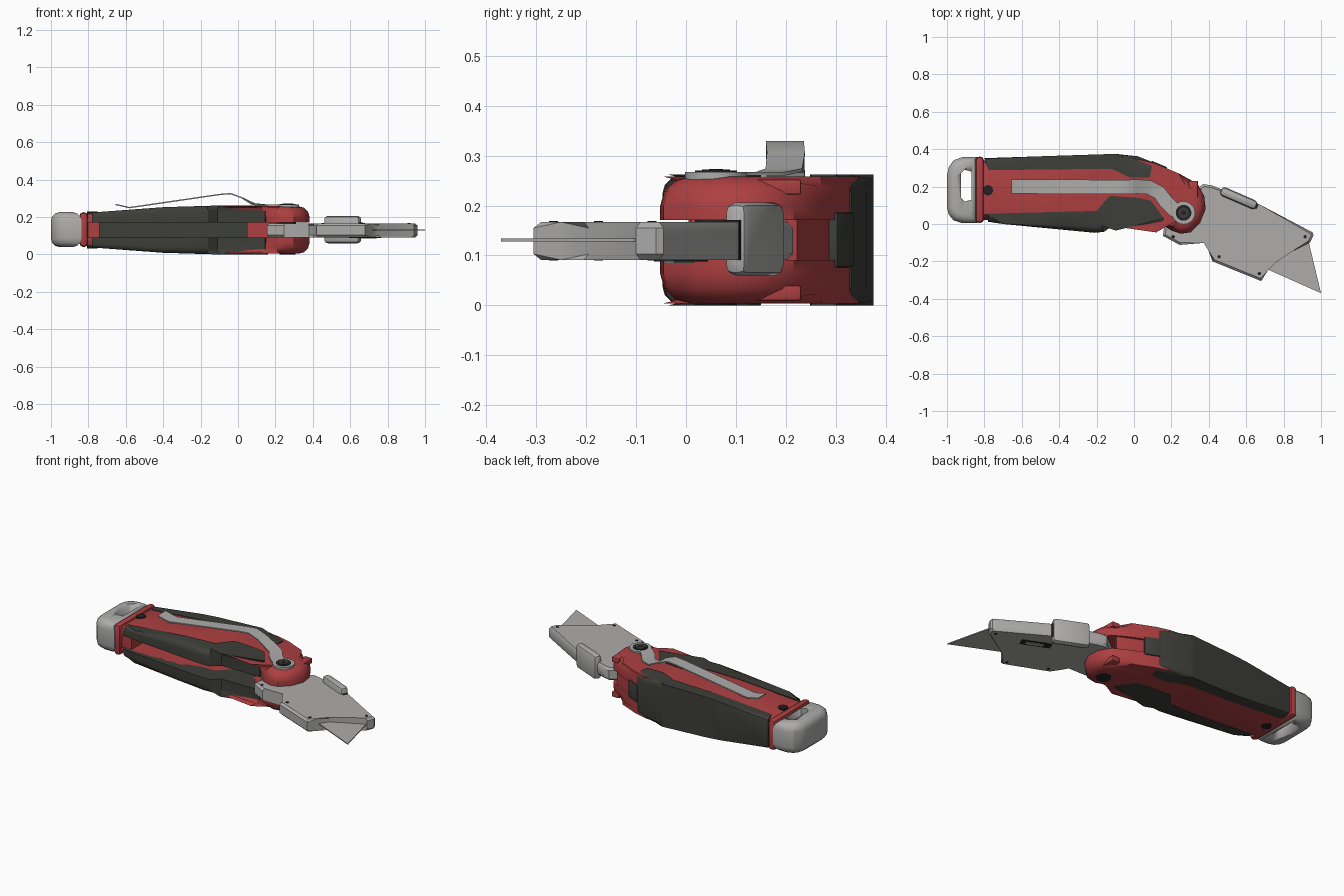
import bpy, bmesh, math
from mathutils import Matrix, Vector

if "Cube" in bpy.data.objects:
    bpy.data.objects.remove(bpy.data.objects["Cube"])

MID = 0.131  # height of the symmetry plane


def material(name, rgb):
    m = bpy.data.materials.new(name)
    m.use_nodes = True
    m.diffuse_color = (*rgb, 1)
    m.node_tree.nodes["Principled BSDF"].inputs["Base Color"].default_value = (*rgb, 1)
    return m


RED = material("red shell", (0.42, 0.05, 0.053))
DARK = material("dark rubber", (0.047, 0.049, 0.041))
GREY = material("light metal", (0.42, 0.415, 0.41))
BLACK = material("black hardware", (0.015, 0.016, 0.015))


def finish(bm, name, mat, smooth=True):
    bmesh.ops.recalc_face_normals(bm, faces=bm.faces)
    me = bpy.data.meshes.new(name)
    bm.to_mesh(me)
    bm.free()
    me.materials.append(mat)
    ob = bpy.data.objects.new(name, me)
    bpy.context.collection.objects.link(ob)
    if smooth:
        bpy.ops.object.select_all(action="DESELECT")
        ob.select_set(True)
        bpy.context.view_layer.objects.active = ob
        bpy.ops.object.shade_smooth_by_angle(angle=math.radians(32))
    return ob


def taper(bm):
    """Thin the handle towards its tail while keeping the blade slot straight."""
    for x in (-0.4, -0.1):
        bmesh.ops.bisect_plane(bm, geom=bm.verts[:] + bm.edges[:] + bm.faces[:],
                               plane_co=(x, 0, 0), plane_no=(1, 0, 0))
    for v in bm.verts:
        x, d = v.co.x, v.co.z - MID
        g = 1 if x > -0.1 else 0.9 + (x + 0.4) / 3 if x > -0.4 else 0.9 + (x + 0.4) * 0.82
        if abs(d) > 0.04:
            v.co.z = MID + math.copysign(0.04 + (abs(d) - 0.04) * g, d)


def slab(name, pts, z0, z1, mat, bevel=0.0, outer=None, both=False, segs=3,
         tapered=False, flip=False):
    """Extruded outline; the first `outer` points mark the chain of rounded edges."""
    bm = bmesh.new()
    n = len(pts)
    low = [bm.verts.new((x, y, z0)) for x, y in pts]
    top = [bm.verts.new((x, y, z1)) for x, y in pts]
    bm.faces.new(low)
    bm.faces.new(top)
    for i in range(n):
        j = (i + 1) % n
        bm.faces.new((low[i], low[j], top[j], top[i]))
    if bevel:
        count = n if outer is None else outer - 1
        rings = (low, top) if both else (top,)
        edges = [bm.edges.get((r[i], r[(i + 1) % n])) for r in rings for i in range(count)]
        bmesh.ops.bevel(bm, geom=edges, offset=bevel, segments=segs, profile=0.5,
                        affect="EDGES", clamp_overlap=False)
    if tapered:
        taper(bm)
    if flip:
        for v in bm.verts:
            v.co.z = 2 * MID - v.co.z
    return finish(bm, name, mat)


def box(name, loc, size, mat, angle=0.0, bevel=0.0):
    bm = bmesh.new()
    bmesh.ops.create_cube(bm, size=1, matrix=Matrix.Diagonal((*size, 1)))
    if bevel:
        bmesh.ops.bevel(bm, geom=bm.edges[:], offset=bevel, segments=2, profile=0.5,
                        affect="EDGES")
    bm.transform(Matrix.Translation(loc) @ Matrix.Rotation(angle, 4, "Z"))
    return finish(bm, name, mat)


def disc(name, x, y, z0, z1, r, mat, sides=20):
    bm = bmesh.new()
    bmesh.ops.create_cone(bm, cap_ends=True, segments=sides, radius1=r, radius2=r,
                          depth=z1 - z0, matrix=Matrix.Translation((x, y, (z0 + z1) / 2)))
    return finish(bm, name, mat)


# Two red shells with the front rubber grips, mirrored about the blade slot
shell = [(-0.83, 0.34), (-0.1, 0.355), (0.03, 0.345), (0.11, 0.325), (0.24, 0.27),
         (0.34, 0.215), (0.375, 0.15), (0.383, 0.08), (0.355, 0.01), (0.3, -0.045),
         (0.25, -0.052), (0.2, -0.035), (0.14, 0.015), (-0.83, 0.022)]
front_grip = [(-0.78, 0.012), (-0.7, 0.0), (-0.21, -0.047), (-0.16, -0.042), (-0.11, 0.0),
              (0.145, 0.0), (0.16, 0.03), (0.09, 0.125), (0.02, 0.14), (-0.13, 0.15),
              (-0.2, 0.07), (-0.78, 0.055)]
for side, flip in (("upper", False), ("lower", True)):
    slab(side + "_shell", shell, 0.171, 0.258, RED, 0.06, tapered=True, flip=flip)
    slab(side + "_front_grip", front_grip, 0.171, 2 * MID, DARK, 0.035, outer=6,
         tapered=True, flip=flip)
    z = 0.237 if not flip else 2 * MID - 0.237
    box(side + "_head_stop", (0.317, 0.175, z), (0.05, 0.11, 0.03), RED, bevel=0.004)

# Back grip forming the spine of the handle
slab("back_grip", [(-0.8, 0.352), (-0.5, 0.362), (-0.1, 0.375), (0.02, 0.362), (0.1, 0.33),
                   (0.085, 0.25), (-0.02, 0.248), (-0.12, 0.295), (-0.78, 0.288)],
     0, 2 * MID, DARK, 0.035, outer=5, both=True, tapered=True)
box("back_grip_tab", (0.125, 0.293, MID), (0.09, 0.06, 0.11), DARK, -0.4, 0.006)
slab("head_spine", [(0.05, 0.25), (0.1, 0.24), (0.22, 0.21), (0.3, 0.2), (0.31, 0.222),
                    (0.11, 0.315), (0.05, 0.32)], 0.08, 0.182, RED)
box("tail_block", (-0.785, 0.18, MID), (0.09, 0.3, 0.1), RED)
box("tail_collar", (-0.825, 0.183, MID + 0.002), (0.045, 0.355, 0.186), RED, bevel=0.02)

# Metal end cap with a lanyard hole
cap = slab("end_cap", [(-0.838, 0.357), (-0.92, 0.357), (-0.965, 0.34), (-0.99, 0.305),
                       (-1, 0.26), (-1, 0.09), (-0.99, 0.05), (-0.965, 0.02),
                       (-0.92, 0.005), (-0.838, 0.005)],
           0.04, 0.226, GREY, 0.045, both=True)
hole = slab("hole_cutter", [(-0.925, 0.14), (-0.925, 0.27), (-0.905, 0.29), (-0.868, 0.28),
                            (-0.868, 0.13), (-0.905, 0.12)], -0.1, 0.4, GREY)
cut = cap.modifiers.new("hole", "BOOLEAN")
cut.operation = "DIFFERENCE"
cut.object = hole
cut.solver = "EXACT"
cap.data = bpy.data.meshes.new_from_object(
    cap.evaluated_get(bpy.context.evaluated_depsgraph_get()))
cap.modifiers.clear()
bpy.data.objects.remove(hole)

# Blade holder and blade
slab("blade_holder", [(0.37, 0.214), (0.42, 0.205), (0.68, 0.1), (0.955, -0.045),
                      (0.96, -0.06), (0.94, -0.1), (0.75, -0.195), (0.715, -0.25),
                      (0.68, -0.305), (0.42, -0.2), (0.41, -0.14), (0.38, -0.088),
                      (0.245, -0.112), (0.155, -0.064), (0.16, -0.02), (0.22, 0.1)],
     0.091, 0.167, GREY, 0.012, both=True, segs=1)
slab("blade", [(0.6, -0.1), (0.935, -0.1), (1.0, -0.37), (0.6, -0.192)],
     MID - 0.003, MID + 0.003, GREY)
for i, (x, y) in enumerate(((0.915, -0.068), (0.67, -0.265), (0.455, -0.175), (0.21, -0.068))):
    disc(f"holder_pin_{i + 1}", x, y, 0.09, 0.169, 0.009, BLACK, 10)

# Thumb slider along the holder's back, with its notch and lower window
SLOPE = -0.41
box("thumb_slider", (0.56, 0.138, MID + 0.002), (0.21, 0.05, 0.146), GREY, SLOPE, 0.02)
box("spine_notch", (0.645, 0.1, MID), (0.035, 0.03, 0.08), BLACK, SLOPE)
box("lower_window", (0.68, -0.01, 0.0905), (0.17, 0.045, 0.006), BLACK, SLOPE)
box("window_button", (0.69, -0.014, 0.088), (0.1, 0.022, 0.006), GREY, SLOPE)

# Belt clip: a thin band swept along a bent path
path = [(-0.655, 0.2, 0.264), (-0.58, 0.2, 0.247), (-0.1, 0.198, 0.317),
        (-0.04, 0.198, 0.322), (0.02, 0.2, 0.3), (0.08, 0.196, 0.267),
        (0.135, 0.168, 0.26), (0.17, 0.12, 0.26), (0.215, 0.075, 0.26), (0.265, 0.055, 0.26)]
bm = bmesh.new()
rows = []
for i, p in enumerate(path):
    a, b = Vector(path[max(i - 1, 0)]), Vector(path[min(i + 1, len(path) - 1)])
    t = b - a
    across = Vector((-t.y, t.x, 0)).normalized() * 0.038
    base = Vector(p)
    rows.append([bm.verts.new(base + s * across + Vector((0, 0, h)))
                 for s, h in ((-1, 0), (1, 0), (1, 0.007), (-1, 0.007))])
for r, s in zip(rows, rows[1:]):
    for k in range(4):
        m = (k + 1) % 4
        bm.faces.new((r[k], r[m], s[m], s[k]))
bm.faces.new(rows[0])
bm.faces.new(rows[-1])
finish(bm, "belt_clip", GREY)

# Pivot and tail screws
disc("clip_eye", 0.265, 0.06, 0.25, 0.267, 0.062, GREY)
disc("pivot_pin", 0.265, 0.06, 0.001, 0.27, 0.042, BLACK)
disc("pivot_ring", 0.265, 0.06, 0.2, 0.272, 0.028, DARK)
disc("pivot_socket", 0.265, 0.06, 0.2, 0.273, 0.014, BLACK, 6)
disc("tail_screw", -0.78, 0.18, 0.033, 0.229, 0.028, BLACK, 8)
